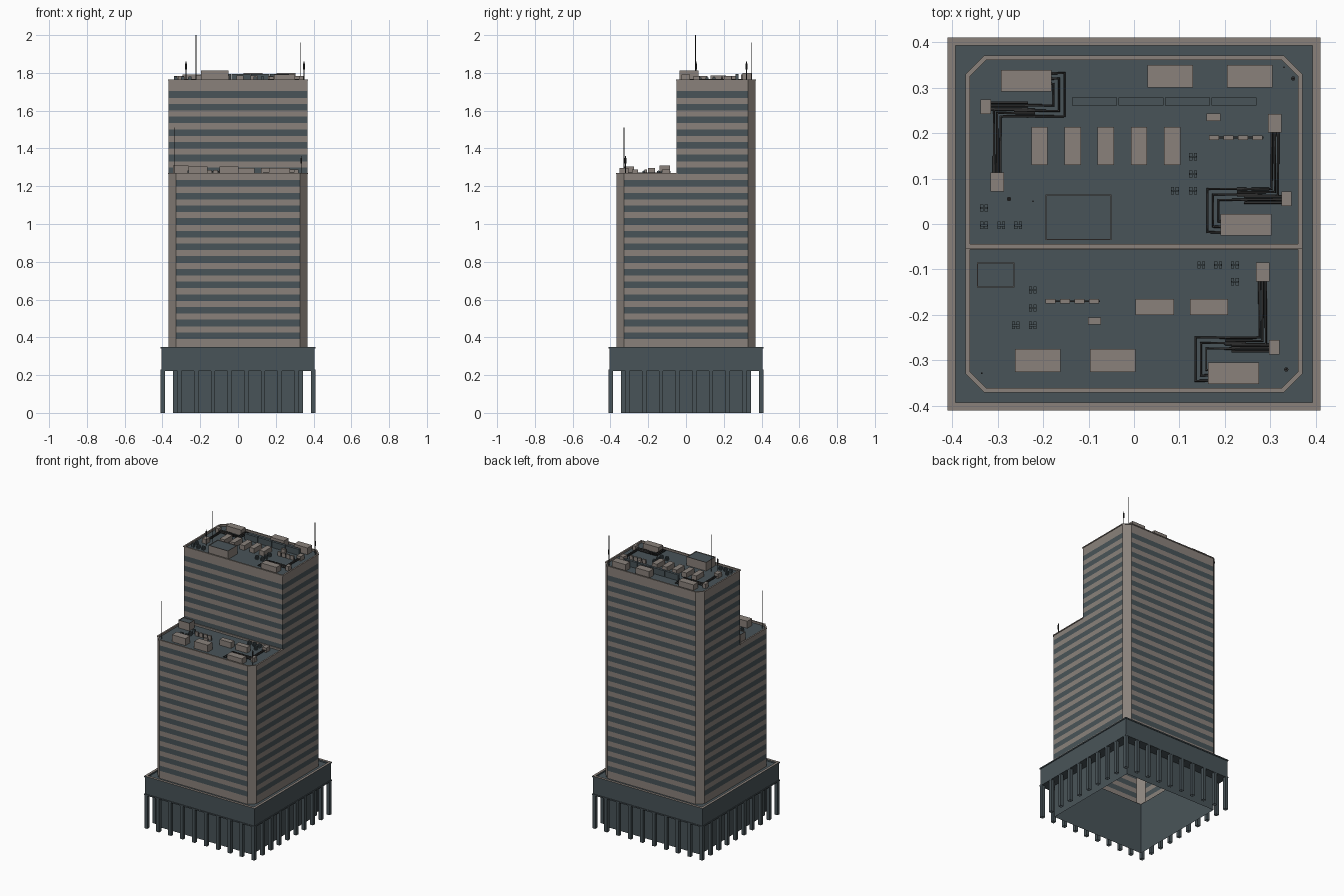
import bpy, bmesh, math

if "Cube" in bpy.data.objects:
    bpy.data.objects.remove(bpy.data.objects["Cube"])


def material(name, rgb):
    m = bpy.data.materials.new(name)
    m.diffuse_color = (*rgb, 1)
    m.use_nodes = True
    m.node_tree.nodes["Principled BSDF"].inputs["Base Color"].default_value = m.diffuse_color
    return m


BEIGE = material("warm concrete", (0.255, 0.222, 0.198))
DARK = material("dark slate", (0.066, 0.088, 0.099))
BLACK = material("charcoal metal", (0.028, 0.028, 0.028))
MATS = [BEIGE, DARK, BLACK]

A, CH, SPLIT = 0.367, 0.04, -0.05      # tower half width, corner chamfer, setback line
LOW, HIGH, BASE = 1.27, 1.766, 0.34    # roof edges and tower foot
FLOOR, WIN, TOPWIN = 0.0672, 0.035, 1.703


def finish(name, bm, rule=None, mat=0):
    bmesh.ops.recalc_face_normals(bm, faces=bm.faces)
    me = bpy.data.meshes.new(name)
    for m in MATS:
        me.materials.append(m)
    for f in bm.faces:
        f.normal_update()
        f.material_index = rule(f) if rule else mat
    bm.to_mesh(me)
    bm.free()
    ob = bpy.data.objects.new(name, me)
    bpy.context.collection.objects.link(ob)
    return ob


def loft(bm, loops, closed=True, cap=False):
    """Skin a list of (points, z) outlines; optionally fill the last one."""
    rows = [[bm.verts.new((x, y, z)) for x, y in pts] for pts, z in loops]
    n = len(rows[0])
    for lo, hi in zip(rows, rows[1:]):
        for i in range(n if closed else n - 1):
            j = (i + 1) % n
            bm.faces.new((lo[i], lo[j], hi[j], hi[i]))
    if cap:
        bm.faces.new(rows[-1])


def add_box(bm, x0, x1, y0, y1, z0, z1):
    loft(bm, [([(x0, y0), (x1, y0), (x1, y1), (x0, y1)], z) for z in (z0, z1)], cap=True)


def boxes(name, items, z, h, mat=0):
    bm = bmesh.new()
    for x0, x1, y0, y1 in items:
        add_box(bm, x0, x1, y0, y1, z, z + h)
    return finish(name, bm, mat=mat)


def square(h):
    return [(-h, -h), (h, -h), (h, h), (-h, h)]


def half_outline(y0, t=0.0, flip=1):
    """Half of the chamfered footprint, open on the y0 side, inset by t."""
    a, c = A - t, CH - 0.586 * t
    pts = [(a, y0 + t), (a, a - c), (a - c, a), (c - a, a), (-a, a - c), (-a, y0 + t)]
    return [(x * flip, y * flip) for x, y in pts]


def levels(z0, z1):
    zs = {z0, z1}
    for k in range(20):
        for z in (TOPWIN - k * FLOOR, TOPWIN - k * FLOOR - WIN):
            if z0 < z < z1:
                zs.add(z)
    return sorted(zs)


def stripe_rule(f):
    # window bands on the flat walls, plain chamfered corners
    n, z = f.normal, f.calc_center_median().z
    if abs(n.z) > 0.5 or min(abs(n.x), abs(n.y)) > 0.2:
        return 0
    return 1 if 0 < (TOPWIN - z) % FLOOR < WIN and z < TOPWIN else 0


# ---- podium: soffit, fascia, rim and terrace as one shell
bm = bmesh.new()
loft(bm, [(square(h), z) for h, z in [
    (0.345, 0.222), (0.41, 0.222), (0.41, 0.23), (0.406, 0.23), (0.406, 0.342),
    (0.41, 0.342), (0.41, 0.35), (0.393, 0.35), (0.393, 0.34), (0.35, 0.34)]])
finish("podium", bm, lambda f: 0 if f.calc_center_median().z > 0.349 else 1)

# ---- ground floor walls, open underneath
bm = bmesh.new()
loft(bm, [(square(0.345), 0), (square(0.345), 0.345)])
finish("lobby_walls", bm, mat=1)

# ---- ten columns per side
bm = bmesh.new()
for i in range(10):
    for j in range(10):
        if i in (0, 9) or j in (0, 9):
            x, y = -0.398 + i * 0.796 / 9, -0.398 + j * 0.796 / 9
            add_box(bm, x - 0.011, x + 0.011, y - 0.011, y + 0.011, 0, 0.222)
finish("columns", bm, mat=1)

# ---- tower walls: front half, back half, and the full upper block
bm = bmesh.new()
step = TOPWIN - 7 * FLOOR + 0.001
front = half_outline(-SPLIT, 0, -1)
loft(bm, [(front, z) for z in levels(BASE, step)] + [(front, LOW)], closed=False)
back = half_outline(SPLIT)
mid = TOPWIN - 6 * FLOOR - WIN
loft(bm, [(back, z) for z in levels(BASE, mid)], closed=False)
loft(bm, [(back, z) for z in levels(mid, HIGH)])
finish("tower_walls", bm, lambda f: 0 if f.calc_center_median().y < SPLIT - 0.01
       and f.calc_center_median().z > step - 0.03 and f.calc_center_median().z > 1.24 else stripe_rule(f))

# ---- roofs with parapets
for name, y0, flip, z in (("lower_roof", -SPLIT, -1, LOW), ("upper_roof", SPLIT, 1, HIGH)):
    bm = bmesh.new()
    loft(bm, [(half_outline(y0, t, flip), h) for t, h in
              [(0, z - 0.006), (-0.004, z - 0.006), (-0.004, z), (0.006, z), (0.006, z - 0.012)]], cap=True)
    finish(name, bm, lambda f: 1 if len(f.verts) > 4 else 0)

ZL, ZH = LOW - 0.012, HIGH - 0.012


# ---- stair penthouses with sunken dark roofs
def penthouse(name, x0, x1, y0, y1, z0, z1):
    def r(t):
        return [(x0 + t, y0 + t), (x1 - t, y0 + t), (x1 - t, y1 - t), (x0 + t, y1 - t)]
    bm = bmesh.new()
    loft(bm, [(r(0), z0), (r(0), z1), (r(0.002), z1), (r(0.002), z1 - 0.004)], cap=True)
    top = z1 - 0.0035
    finish(name, bm, lambda f: 1 if f.calc_center_median().z < top and abs(f.normal.z) > 0.5 else 0)


penthouse("upper_penthouse", -0.195, -0.05, -0.035, 0.065, ZH, 1.812)
penthouse("lower_penthouse", -0.345, -0.263, -0.14, -0.085, ZL, 1.31)


# ---- pipework cluster: units joined by nested pipes, used three times
def cluster(name, s, ox, oy, z):
    def P(x, y):
        return (s * x + ox, s * y + oy)
    bm = bmesh.new()
    for x0, x1, y0, y1, h in [(0.163, 0.275, -0.352, -0.305, 0.038),
                              (0.268, 0.298, -0.126, -0.085, 0.03),
                              (0.297, 0.32, -0.287, -0.255, 0.03)]:
        (a, b), (c, d) = P(x0, y0), P(x1, y1)
        add_box(bm, min(a, c), max(a, c), min(b, d), max(b, d), z, z + h)
    finish(name + "_units", bm)
    cu = bpy.data.curves.new(name + "_pipes", 'CURVE')
    cu.dimensions = '3D'
    cu.bevel_depth, cu.bevel_resolution = 0.003, 1
    cu.materials.append(BLACK)
    for i in range(3):
        d, e = 0.007 * i, 0.012 * i
        for path in ([(0.276 + d, -0.125), (0.276 + d, -0.25 - d), (0.2, -0.25 - d)],
                     [(0.165, -0.345 + e), (0.135 + e, -0.345 + e), (0.135 + e, -0.25 - e), (0.27 - 2 * e, -0.25 - e)],
                     [(0.298, -0.28 + d), (0.215, -0.28 + d)]):
            sp = cu.splines.new('POLY')
            sp.points.add(len(path) - 1)
            for pt, xy in zip(sp.points, path):
                pt.co = (*P(*xy), z + 0.012, 1)
    bpy.context.collection.objects.link(bpy.data.objects.new(name + "_pipes", cu))


cluster("lower_cluster", 1, 0, 0, ZL)
cluster("upper_right_cluster", 1, 0.027, 0.327, ZH)
cluster("upper_left_cluster", -1, -0.018, -0.013, ZH)

# ---- air handling units, chillers and small cabinets
boxes("upper_air_units", [(0.03, 0.13, 0.3, 0.35), (0.205, 0.305, 0.3, 0.35)], ZH, 0.045)
boxes("lower_air_units", [(-0.262, -0.162, -0.326, -0.275), (-0.097, 0.003, -0.326, -0.275)], ZL, 0.047)
boxes("upper_chillers", [(x - 0.018, x + 0.018, 0.13, 0.213) for x in (-0.208, -0.135, -0.062, 0.011, 0.084)], ZH, 0.032)
boxes("lower_chillers", [(0.003, 0.088, -0.2, -0.165), (0.123, 0.207, -0.2, -0.165)], ZL, 0.038)
boxes("upper_cabinet", [(0.16, 0.19, 0.227, 0.243)], ZH, 0.03)
boxes("lower_cabinet", [(-0.101, -0.073, -0.221, -0.206)], ZL, 0.03)
boxes("duct", [(x, x + 0.099, 0.261, 0.278) for x in (-0.136, -0.034, 0.068, 0.17)], ZH, 0.04, 1)


# ---- small vents, on both roofs, and rows of pumps on a rail
def vents(name, spots, z):
    bm = bmesh.new()
    for x, y in spots:
        for a in (-0.005, 0.005):
            add_box(bm, x + a - 0.0035, x + a + 0.0035, y - 0.008, y + 0.008, z, z + 0.022)
        add_box(bm, x - 0.008, x + 0.008, y - 0.002, y + 0.002, z, z + 0.026)
    finish(name, bm, mat=1)


vents("upper_vents", [(0.13, 0.148), (0.13, 0.11), (0.13, 0.073), (0.09, 0.073),
                      (-0.33, 0.035), (-0.33, -0.003), (-0.292, -0.003), (-0.255, -0.003)], ZH)
vents("lower_vents", [(0.148, -0.09), (0.185, -0.09), (0.222, -0.09), (0.222, -0.127),
                      (-0.223, -0.145), (-0.223, -0.185), (-0.223, -0.223), (-0.26, -0.223)], ZL)
for name, x, y, z in (("upper_pumps", 0.165, 0.19, ZH), ("lower_pumps", -0.195, -0.17, ZL)):
    boxes(name + "_rail", [(x, x + 0.12, y - 0.002, y + 0.002)], z, 0.022, 2)
    boxes(name, [(x + 0.032 * i, x + 0.032 * i + 0.022, y - 0.005, y + 0.005) for i in range(4)], z, 0.028)


# ---- antennas: thin masts, and short ones with a thicker head
def mast(name, x, y, z0, z1, head):
    bm = bmesh.new()
    parts = [(0.002, z0, z1)]
    if head:
        parts += [(0.005, z0 + 0.6 * (z1 - z0), z1 - 0.01)]
    for r, a, b in parts:
        ring = [(x + r * math.cos(k * math.pi / 3), y + r * math.sin(k * math.pi / 3)) for k in range(6)]
        loft(bm, [(ring, a), (ring, b)], cap=True)
    finish(name, bm, mat=2)


mast("tall_mast_left", -0.222, 0.05, ZH, 2.0, False)
mast("tall_mast_right", 0.33, 0.345, ZH, 1.96, False)
mast("short_mast_left", -0.275, 0.055, ZH, 1.86, True)
mast("short_mast_right", 0.35, 0.32, ZH, 1.86, True)
mast("lower_tall_mast", -0.335, -0.328, ZL, 1.51, False)
mast("lower_short_mast", 0.335, -0.32, ZL, 1.36, True)
